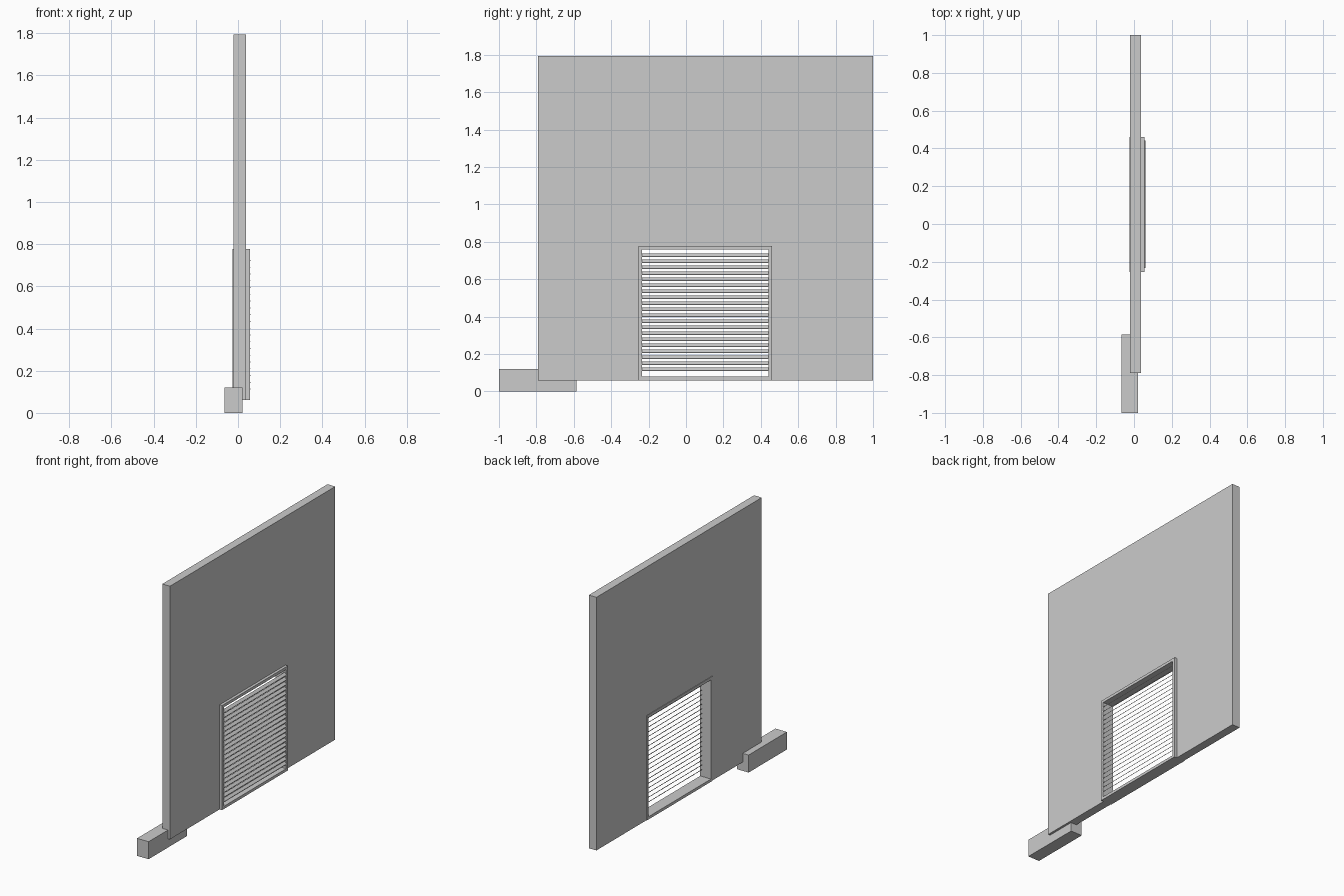
import bpy, bmesh

if "Cube" in bpy.data.objects:
    bpy.data.objects.remove(bpy.data.objects["Cube"])


def extrude_x(name, profile, x0, x1):
    """Extrude a closed (y, z) outline from x0 to x1."""
    bm = bmesh.new()
    face = bm.faces.new([bm.verts.new((x0, y, z)) for y, z in profile])
    res = bmesh.ops.extrude_face_region(bm, geom=[face])
    verts = [g for g in res["geom"] if isinstance(g, bmesh.types.BMVert)]
    bmesh.ops.translate(bm, verts=verts, vec=(x1 - x0, 0, 0))
    return finish(name, bm)


def finish(name, bm):
    bmesh.ops.recalc_face_normals(bm, faces=bm.faces)
    me = bpy.data.meshes.new(name)
    bm.to_mesh(me)
    bm.free()
    ob = bpy.data.objects.new(name, me)
    bpy.context.collection.objects.link(ob)
    return ob


def rect(y0, y1, z0, z1):
    return [(y0, z0), (y1, z0), (y1, z1), (y0, z1)]


# Outer frame and inner opening limits
Y0, Y1, Z0, Z1, T = -0.253, 0.46, 0.06, 0.777, 0.019

# Wall panel with a notch for the vent
extrude_x("wall_panel", [(-0.79, Z0), (Y0, Z0), (Y0, Z1), (Y1, Z1),
                         (Y1, Z0), (1.0, Z0), (1.0, 1.795), (-0.79, 1.795)],
          -0.021, 0.037)

# Foot block at the front corner
extrude_x("foot_block", rect(-1.0, -0.585, 0.0, 0.12), -0.065, 0.022)

# Vent frame: outer and inner loops bridged into a rectangular tube
bm = bmesh.new()
loops = []
for x, inset in ((-0.025, 0), (0.056, 0), (0.056, T), (-0.025, T)):
    loops.append([bm.verts.new((x, y, z)) for y, z in
                  rect(Y0 + inset, Y1 - inset, Z0 + inset, Z1 - inset)])
for a in range(4):
    p, q = loops[a], loops[(a + 1) % 4]
    for i in range(4):
        j = (i + 1) % 4
        bm.faces.new((p[i], p[j], q[j], q[i]))
finish("vent_frame", bm)

# Louvre slats sloping down towards the outside
bm = bmesh.new()
for k in range(20):
    z = 0.109 + 0.0321 * k
    section = [(0.060, z), (0.060, z + 0.004), (0.044, z + 0.018), (0.044, z + 0.014)]
    ends = [[bm.verts.new((x, y, zz)) for x, zz in section]
            for y in (Y0 + T, Y1 - T)]
    for e in ends:
        bm.faces.new(e)
    for i in range(4):
        j = (i + 1) % 4
        bm.faces.new((ends[0][i], ends[0][j], ends[1][j], ends[1][i]))
finish("vent_slats", bm)
